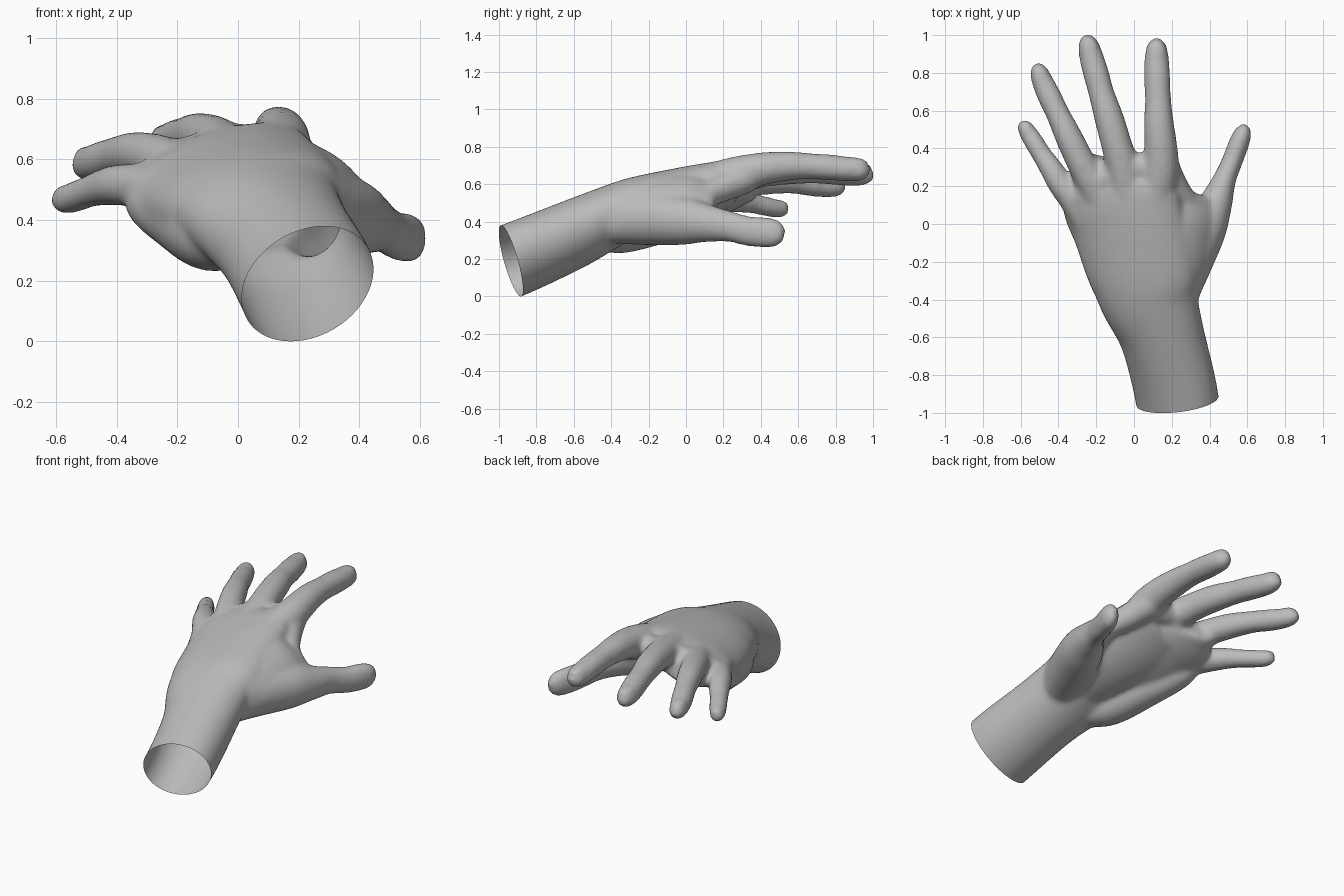
import bpy, bmesh, math
from mathutils import Vector, Matrix

cube = bpy.data.objects.get("Cube")
if cube:
    bpy.data.objects.remove(cube, do_unlink=True)

SKIN = (0.5, 0.5, 0.5, 1)
mat = bpy.data.materials.new("grey skin")
mat.use_nodes = True
mat.diffuse_color = SKIN
mat.node_tree.nodes["Principled BSDF"].inputs["Base Color"].default_value = SKIN

SIDES, STEPS = 28, 5
bm = bmesh.new()


def spline(rows):
    """Smoothly interpolate rows of section values."""
    vs = [Vector(r) for r in rows]
    vs = [vs[0] * 2 - vs[1]] + vs + [vs[-1] * 2 - vs[-2]]
    out = []
    for a, b, c, d in zip(vs, vs[1:], vs[2:], vs[3:]):
        for i in range(STEPS):
            t = i / STEPS
            out.append(0.5 * (2 * b + (c - a) * t + (2 * a - 5 * b + 4 * c - d) * t ** 2
                              + (3 * b - a - 3 * c + d) * t ** 3))
    return out + [vs[-2]]


def tube(rows):
    """Loft ellipses; a row is x, y, z, half width, half thickness, tilt."""
    secs = spline(rows)
    rings = []
    for i, s in enumerate(secs):
        tangent = (secs[min(i + 1, len(secs) - 1)].xyz - secs[max(i - 1, 0)].xyz).normalized()
        side = tangent.cross(Vector((0, 0, 1))).normalized()
        up = side.cross(tangent)
        tilt = math.radians(s[5])
        u = side * math.cos(tilt) + up * math.sin(tilt)
        v = up * math.cos(tilt) - side * math.sin(tilt)
        ring = []
        for k in range(SIDES):
            a = math.tau * k / SIDES
            ring.append(bm.verts.new(s.xyz + u * (s[3] * math.cos(a)) + v * (s[4] * math.sin(a))))
        rings.append(ring)
    faces = [bm.faces.new(rings[0]), bm.faces.new(rings[-1])]
    for r, q in zip(rings, rings[1:]):
        for k in range(SIDES):
            n = (k + 1) % SIDES
            faces.append(bm.faces.new((r[k], r[n], q[n], q[k])))
    bmesh.ops.recalc_face_normals(bm, faces=faces)


def round_tube(rows):
    tube([(x, y, z, r, r, 0) for x, y, z, r in rows])


def ellipsoid(loc, direction, size):
    rot = Vector(direction).to_track_quat('Y', 'Z').to_matrix().to_4x4()
    m = Matrix.Translation(loc) @ rot @ Matrix.Diagonal((*size, 1))
    bmesh.ops.create_uvsphere(bm, u_segments=20, v_segments=14, radius=1, matrix=m)


# Forearm, wrist and palm
tube([(.252, -1.1, .13, .23, .182, 32), (.218, -.87, .22, .23, .182, 32),
      (.15, -.6, .337, .228, .177, 22), (.08, -.4, .432, .262, .16, 14),
      (.045, -.25, .485, .295, .15, 15), (-.03, 0, .535, .31, .14, 19),
      (-.07, .15, .577, .31, .118, 18), (-.07, .26, .605, .27, .09, 17),
      (-.06, .31, .62, .22, .06, 17)])

# Pad filling the hollow of the palm
tube([(.11, -.5, .36, .14, .09, 5), (.08, -.15, .44, .19, .1, 14),
      (.03, .08, .52, .22, .1, 18), (-.03, .23, .57, .22, .075, 18)])

# Heel of the palm on the little finger side
round_tube([(.08, -.6, .32, .09), (-.02, -.44, .345, .105), (-.1, -.32, .36, .12),
            (-.19, -.1, .41, .11), (-.28, .06, .46, .09), (-.32, .14, .49, .06)])

# Base of the thumb and the thumb itself
tube([(.19, -.56, .38, .1, .1, 0), (.22, -.4, .4, .11, .115, 0), (.275, -.22, .42, .13, .14, 0),
      (.37, -.02, .41, .12, .13, 0), (.432, .11, .395, .088, .1, 0),
      (.477, .23, .378, .06, .08, 0), (.515, .32, .355, .053, .078, 0),
      (.553, .42, .345, .052, .08, 0), (.577, .485, .34, .044, .07, 0),
      (.587, .525, .335, .02, .034, 0)])

# Sloping web from the index knuckle down to the thumb
tube([(.2, -.45, .44, .11, .1, -30), (.25, -.22, .49, .16, .11, -38),
      (.288, -.02, .523, .175, .093, -40), (.293, .08, .532, .165, .068, -40),
      (.29, .135, .54, .14, .04, -40)])
round_tube([(.15, .33, .64, .08), (.2, .22, .595, .075), (.27, .125, .545, .065),
            (.35, .09, .48, .06)])

# Webs between the fingers
round_tube([(.15, .26, .64, .07), (.03, .3, .645, .075), (-.08, .265, .63, .07),
            (-.18, .225, .6, .07), (-.3, .13, .53, .065)])

# Fingers: knuckle, swellings at the joints, rounded tip
fingers = {
    "index": [(.115, .12, .622, .09), (.14, .28, .655, .096), (.142, .4, .684, .086),
              (.132, .53, .7, .077), (.127, .66, .7, .067), (.123, .77, .693, .067),
              (.12, .88, .683, .062), (.12, .945, .673, .05), (.12, .982, .668, .022)],
    "middle": [(-.03, .12, .62, .08), (-.06, .3, .65, .085), (-.095, .43, .672, .079),
               (-.135, .57, .68, .075), (-.172, .69, .676, .066), (-.202, .8, .667, .066),
               (-.23, .9, .657, .061), (-.244, .965, .65, .048), (-.25, 1.002, .646, .022)],
    "ring": [(-.15, .06, .56, .075), (-.225, .22, .592, .08), (-.29, .345, .615, .074),
             (-.345, .46, .622, .07), (-.402, .58, .615, .061), (-.445, .67, .602, .061),
             (-.482, .75, .591, .056), (-.507, .815, .583, .044), (-.52, .847, .58, .02)],
    "little": [(-.25, -.02, .5, .06), (-.32, .12, .515, .07), (-.39, .215, .52, .066),
               (-.44, .295, .513, .059), (-.49, .37, .498, .051), (-.53, .435, .483, .05),
               (-.562, .485, .472, .046), (-.583, .525, .465, .036), (-.592, .547, .461, .016)],
}
for rows in fingers.values():
    round_tube(rows)
    # Nail: a shallow plate on top of the last joint
    a, b = Vector(rows[-3]), Vector(rows[-2])
    r = a.w
    mid = (a.xyz + b.xyz) / 2 + Vector((0, 0, r * .78))
    ellipsoid(mid, b.xyz - a.xyz, (r * .7, r * 1.05, r * .28))

# Thumb nail faces outwards
ellipsoid((.592, .45, .365), (.3, 1, -.05), (.018, .055, .045))

# Fuse everything into one smooth skin
mesh = bpy.data.meshes.new("hand")
bm.to_mesh(mesh)
bm.free()
hand = bpy.data.objects.new("hand", mesh)
bpy.context.collection.objects.link(hand)
for o in bpy.context.selected_objects:
    o.select_set(False)
bpy.context.view_layer.objects.active = hand
hand.select_set(True)
remesh = hand.modifiers.new("fuse", 'REMESH')
remesh.mode = 'VOXEL'
remesh.voxel_size = 0.012
smooth = hand.modifiers.new("soften", 'SMOOTH')
smooth.factor = 0.5
smooth.iterations = 22
plump = hand.modifiers.new("plump", 'DISPLACE')
plump.mid_level = 0
plump.strength = 0.003
for name in ("fuse", "soften", "plump"):
    bpy.ops.object.modifier_apply(modifier=name)

# Cut the forearm off, leaving it open and hollow, and stand it on the floor
mesh = hand.data
bm = bmesh.new()
bm.from_mesh(mesh)
bmesh.ops.bisect_plane(bm, geom=bm.verts[:] + bm.edges[:] + bm.faces[:],
                       plane_co=(.22, -.94, .2), plane_no=(.18, -1, -.33), clear_outer=True)
floor = min(v.co.z for v in bm.verts)
bmesh.ops.translate(bm, verts=bm.verts[:], vec=(0, 0, -floor))
bm.to_mesh(mesh)
bm.free()
mesh.materials.clear()
mesh.materials.append(mat)
bpy.ops.object.shade_smooth()
